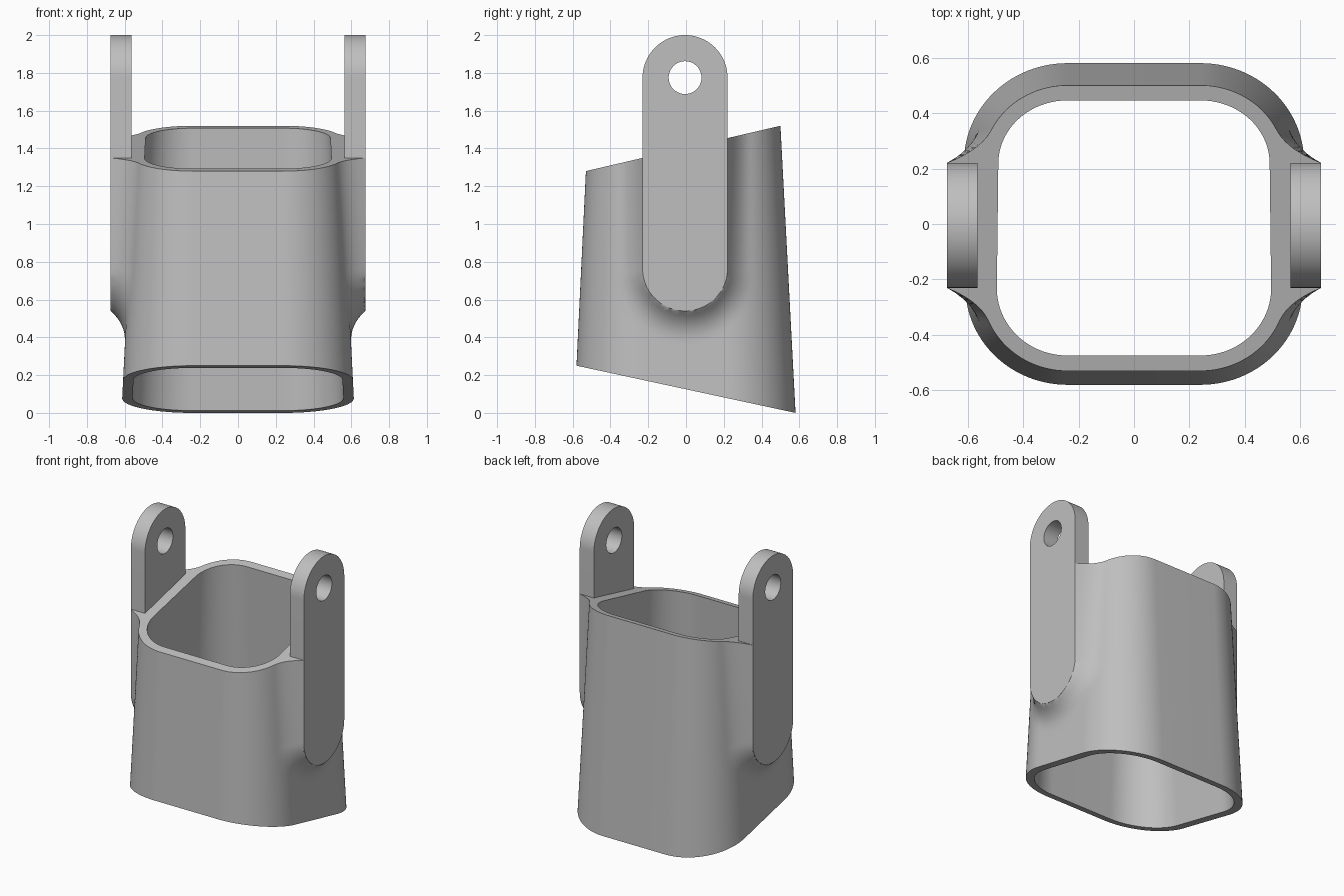
import bpy, bmesh, math

if "Cube" in bpy.data.objects:
    bpy.data.objects.remove(bpy.data.objects["Cube"], do_unlink=True)

ARM_Y, ARM_R = -0.005, 0.225          # arm centre line and half width
ARM_LOW, ARM_HIGH = 0.765, 1.775      # centres of the rounded arm ends
ARM_IN, ARM_OUT = 0.565, 0.675
HOLE_R = 0.087
WALL = 0.055
CORNER_X = 0.24                       # half width of the flat front and back
SIDE, CORNER, ROWS = 24, 28, 72

gray = bpy.data.materials.new("plain gray")
gray.use_nodes = True
gray.diffuse_color = (0.52, 0.52, 0.52, 1)
gray.node_tree.nodes["Principled BSDF"].inputs["Base Color"].default_value = gray.diffuse_color


def finish(bm, name):
    bmesh.ops.recalc_face_normals(bm, faces=bm.faces)
    mesh = bpy.data.meshes.new(name)
    bm.to_mesh(mesh)
    bm.free()
    mesh.materials.append(gray)
    obj = bpy.data.objects.new(name, mesh)
    bpy.context.collection.objects.link(obj)
    bpy.ops.object.select_all(action='DESELECT')
    obj.select_set(True)
    bpy.context.view_layer.objects.active = obj
    bpy.ops.object.shade_smooth_by_angle(angle=math.radians(30))
    return obj


def columns():
    """Columns round the sleeve as (x side, straight position, corner angle)."""
    quarter = [math.pi / 2 * i / CORNER for i in range(CORNER + 1)]
    side = [2 * i / SIDE - 1 for i in range(1, SIDE)]
    cols = []
    for s in (1, -1):
        cols += [(s, s * u, 0) for u in side]
        cols += [(s, s, a) for a in quarter]
        cols += [(-s, s, a) for a in reversed(quarter)]
    return cols


def wall_point(col, t, inset):
    """Point on the tapered wall between the two sloping end planes."""
    sx, u, a = col
    y = 0
    for _ in range(5):
        z = (0.125 - 0.2155 * y) * (1 - t) + (1.4035 + 0.233 * y) * t
        edge = 0.58 - 0.0526 * z if u > 0 else -0.592 + 0.0485 * z
        start = ARM_Y + u * ARM_R
        reach = edge - math.copysign(inset, u) - start
        y = start + (reach * math.sin(a) if a else 0)
    x = CORNER_X + (0.617 - 0.05 * z - inset - CORNER_X) * math.cos(a)
    return sx * x, y, z


def flared_point(col, t):
    """Outer wall point, swept out in a hollow fillet to meet the arm."""
    x, y, z = wall_point(col, t, 0)
    dy, dz = y - ARM_Y, min(z - ARM_LOW, 0)
    dist = math.hypot(dy, dz)
    d = dist - ARM_R
    if dz < 0 and abs(d) < 0.009:      # settle the mesh on the arm outline
        y = ARM_Y + dy * ARM_R / dist
        z = ARM_LOW + dz * ARM_R / dist
        d = 0
    if d < -1e-5:
        return math.copysign(ARM_OUT - 0.002, x), y, z
    width = 0.125 + 0.055 * (-dz / dist)
    if d < width:
        blend = (1 - max(d, 0) / width) ** 2.4
        x = math.copysign(abs(x) + (ARM_OUT - abs(x)) * blend, x)
    return x, y, z


def make_sleeve():
    bm = bmesh.new()
    cols = columns()
    loops = [[bm.verts.new(flared_point(c, r / ROWS)) for c in cols]
             for r in range(ROWS + 1)]
    loops += [[bm.verts.new(wall_point(c, t, WALL)) for c in cols] for t in (1, 0)]
    n = len(cols)
    for k, low in enumerate(loops):
        high = loops[(k + 1) % len(loops)]
        for i in range(n):
            j = (i + 1) % n
            bm.faces.new((low[i], low[j], high[j], high[i]))
    finish(bm, "sleeve")


def make_arm(name, side):
    """Flat bar with rounded ends and a pivot hole."""
    bm = bmesh.new()
    steps = 40
    outline = []
    for centre, start in ((ARM_HIGH, 0), (ARM_LOW, math.pi)):
        for i in range(steps + 1):
            a = start + math.pi * i / steps
            outline.append((ARM_Y + ARM_R * math.cos(a), centre + ARM_R * math.sin(a)))
    hole = []
    for i in range(steps):
        a = 2 * math.pi * i / steps
        hole.append((ARM_Y + HOLE_R * math.cos(a), ARM_HIGH + HOLE_R * math.sin(a)))
    edges = []
    for loop in (outline, hole):
        vs = [bm.verts.new((side * ARM_IN, y, z)) for y, z in loop]
        edges += [bm.edges.new((v, vs[(i + 1) % len(vs)])) for i, v in enumerate(vs)]
    bmesh.ops.triangle_fill(bm, edges=edges, use_beauty=True, normal=(1, 0, 0))
    out = bmesh.ops.extrude_face_region(bm, geom=bm.faces[:], use_keep_orig=True)
    moved = [g for g in out["geom"] if isinstance(g, bmesh.types.BMVert)]
    bmesh.ops.translate(bm, verts=moved, vec=(side * (ARM_OUT - ARM_IN), 0, 0))
    finish(bm, name)


make_sleeve()
make_arm("left_arm", 1)
make_arm("right_arm", -1)
